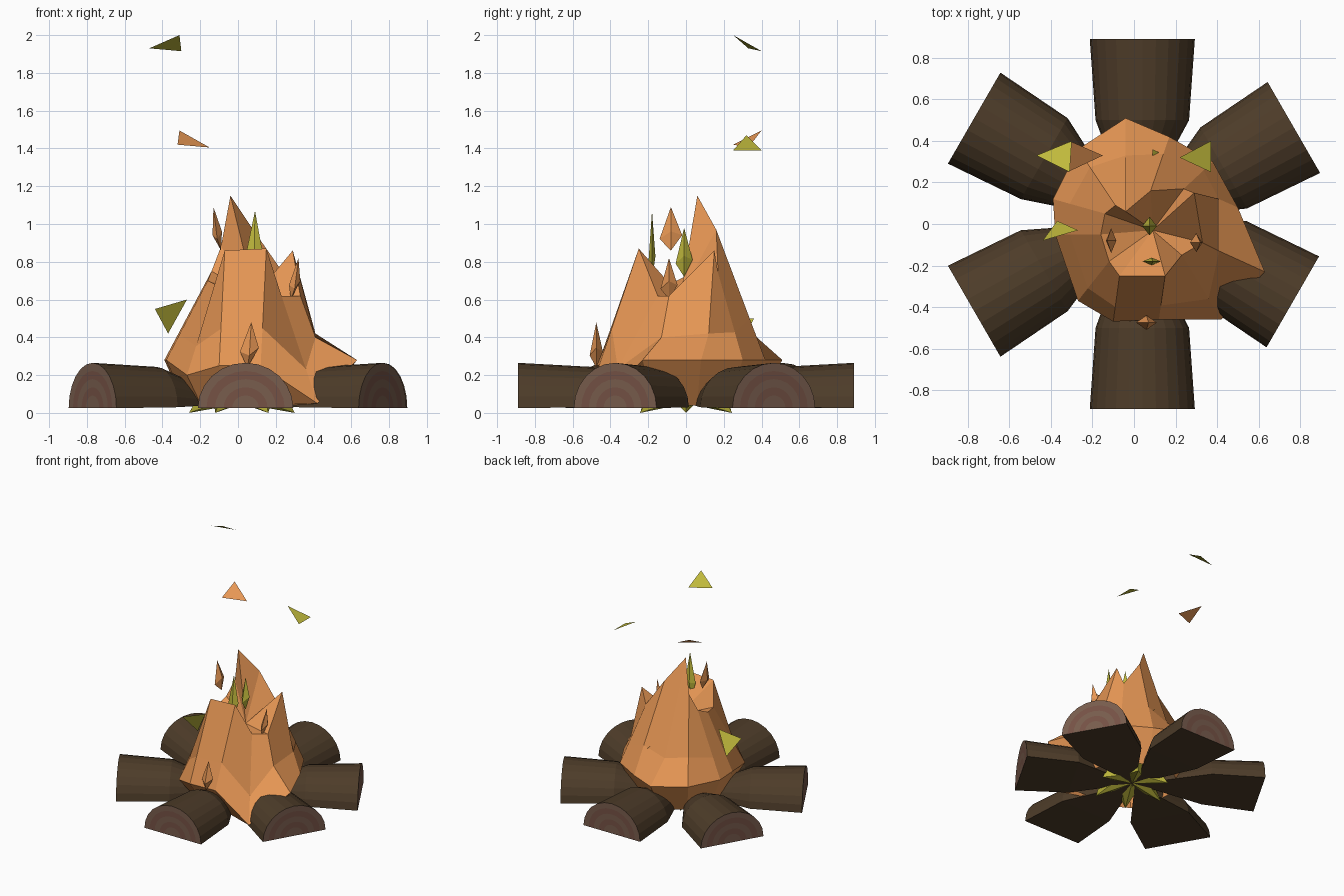
import bpy, math
from mathutils import Vector

if "Cube" in bpy.data.objects:
    bpy.data.objects.remove(bpy.data.objects["Cube"])


def material(name, rgb):
    m = bpy.data.materials.new(name)
    m.diffuse_color = (*rgb, 1)
    m.use_nodes = True
    m.node_tree.nodes["Principled BSDF"].inputs["Base Color"].default_value = m.diffuse_color
    return m


BARK = material("bark", (0.075, 0.045, 0.022))
WOOD_A = material("wood_light", (0.19, 0.11, 0.075))
WOOD_B = material("wood_dark", (0.18, 0.085, 0.06))
ORANGE = material("flame_orange", (0.80, 0.31, 0.09))
YELLOW = material("flame_yellow", (0.52, 0.48, 0.045))


def build(name, verts, faces, mats, slots=None):
    me = bpy.data.meshes.new(name)
    me.from_pydata([tuple(v) for v in verts], [], faces)
    for m in mats:
        me.materials.append(m)
    if slots:
        me.polygons.foreach_set("material_index", slots)
    me.update()
    ob = bpy.data.objects.new(name, me)
    bpy.context.collection.objects.link(ob)
    return ob


# Half-round logs, sharpened to a point at the centre, growth rings on the outer end
SEG = 12
TIP = Vector((0.0, 0.01, 0.05))


def log(name, cx, cy, angle):
    a = math.radians(angle)
    out = Vector((math.cos(a), math.sin(a), 0))
    side = Vector((-math.sin(a), math.cos(a), 0))
    end = Vector((cx, cy, 0.025))

    def arc(back, s, lift=0.0):
        c = end - out * back + Vector((0, 0, lift))
        return [c + side * (0.253 * s * math.cos(math.pi * i / SEG))
                + Vector((0, 0, 0.24 * s * math.sin(math.pi * i / SEG)))
                for i in range(SEG + 1)]

    n = SEG + 1
    verts = arc(0, 1) + arc(0.39, 0.89, 0.005) + [TIP]
    tip = 2 * n
    faces, slots = [], []
    for i in range(SEG):
        faces += [(i, i + 1, n + i + 1, n + i), (n + i, n + i + 1, tip)]
    faces += [(0, n, 2 * n - 1, n - 1), (n, tip, 2 * n - 1)]
    slots = [0] * len(faces)
    # Growth rings
    prev = 0
    for k, s in enumerate((0.82, 0.64, 0.46, 0.28)):
        start = len(verts)
        verts += arc(0, s)
        for i in range(SEG):
            faces.append((prev + i, start + i, start + i + 1, prev + i + 1))
            slots.append(1 + k % 2)
        prev = start
    faces.append(tuple(range(prev, prev + n)))
    slots.append(1)
    build(name, verts, faces, [BARK, WOOD_A, WOOD_B], slots)


log("log_front", 0.04, -0.89, -90)
log("log_back", 0.04, 0.89, 90)
log("log_right_back", 0.77, 0.465, 30)
log("log_right_front", 0.765, -0.375, -30)
log("log_left_back", -0.77, 0.51, 150)
log("log_left_front", -0.77, -0.42, 210)

# Main flame: base, belly, middle and jagged rim rings around a sunken crown
belly = [(.63, -.23, .28), (.50, .08, .28), (.38, .30, .28), (.17, .42, .28),
         (-.04, .51, .28), (-.27, .36, .28), (-.39, .12, .28), (-.38, -.05, .28),
         (-.27, -.37, .20), (-.10, -.47, .25), (.12, -.46, .25), (.42, -.46, .05)]
rim = [(.33, -.09, .62), (.29, .15, .86), (.24, .17, .74), (.08, .16, .97),
       (-.04, .06, 1.15), (-.09, .09, .88), (-.14, .05, .75), (-.16, -.05, .70),
       (-.12, -.18, .68), (-.07, -.25, .86), (.15, -.25, .87), (.23, -.15, .62)]
kinks = {0: (.41, -.13, .40), 1: (.41, .12, .42), 4: (-.04, .33, .44)}
N = len(belly)
base = [Vector((x * .72, y * .72, .04)) for x, y, z in belly]
mid = [Vector(kinks.get(i, Vector(belly[i]).lerp(Vector(rim[i]), .32))) for i in range(N)]
verts = base + [Vector(p) for p in belly] + mid + [Vector(p) for p in rim]
faces = [(r * N + i, r * N + (i + 1) % N, (r + 1) * N + (i + 1) % N, (r + 1) * N + i)
         for r in range(3) for i in range(N)]
verts.append(Vector((.09, -.03, .62)))
faces += [(3 * N + i, 3 * N + (i + 1) % N, 4 * N) for i in range(N)]
build("main_flame", verts, faces, [ORANGE])

# Inner flame: star-shaped foot showing in the gaps between the logs
foot = []
for i in range(12):
    a = math.radians(30 * i)
    r, z = (.28, 0.0) if i % 2 == 0 else (.12, .06)
    foot.append((.02 + r * math.cos(a), r * math.sin(a), z))
ring = [(.03 + .2 * math.cos(math.radians(30 * i)),
         .2 * math.sin(math.radians(30 * i)), .15) for i in range(12)]
faces = [(i, (i + 1) % 12, 12 + (i + 1) % 12, 12 + i) for i in range(12)]
faces += [(12 + i, 12 + (i + 1) % 12, 24) for i in range(12)]
faces += [((i + 1) % 12, i, 25) for i in range(12)]
build("inner_flame", foot + ring + [(.08, -.05, .6), (.02, 0, .05)], faces, [YELLOW])


# Small tongues: slim leaf, pointed top and bottom
def tongue(name, x, y, z0, z1, wx, wy, lean, mat):
    zm = z0 + (z1 - z0) * .35
    v = [(x - lean, y, z0), (x - wx, y, zm), (x, y - wy, zm - .02),
         (x + wx, y, zm + .02), (x, y + wy, zm), (x + lean, y, z1)]
    f = [(0, 2, 1), (0, 3, 2), (0, 4, 3), (0, 1, 4),
         (5, 1, 2), (5, 2, 3), (5, 3, 4), (5, 4, 1)]
    build(name, v, f, [mat])


tongue("tongue_front", .06, -.475, .24, .48, .05, .035, .01, ORANGE)
tongue("tongue_right", .30, -.09, .60, .82, .03, .045, .02, ORANGE)
tongue("tongue_left", -.11, -.08, .86, 1.09, .025, .06, -.02, ORANGE)
tongue("yellow_tongue_front", .085, -.18, .70, 1.07, .045, .018, .005, YELLOW)
tongue("yellow_tongue_middle", .075, -.01, .72, .98, .035, .045, 0, YELLOW)

# Floating embers: single triangles
embers = [
    ("ember_top", YELLOW, [(-.47, .33, 1.93), (-.30, .40, 1.915), (-.31, .25, 2.0)]),
    ("ember_orange", ORANGE, [(-.31, .40, 1.495), (-.32, .25, 1.42), (-.15, .33, 1.405)]),
    ("ember_right", YELLOW, [(.22, .32, 1.47), (.37, .25, 1.39), (.37, .40, 1.39)]),
    ("ember_left", YELLOW, [(-.27, -.03, .60), (-.37, .015, .42), (-.44, -.08, .55)]),
    ("ember_back", YELLOW, [(.09, .36, .50), (.09, .32, .50), (.13, .34, .46)]),
]
for name, mat, tri in embers:
    build(name, tri, [(0, 1, 2)], [mat])
